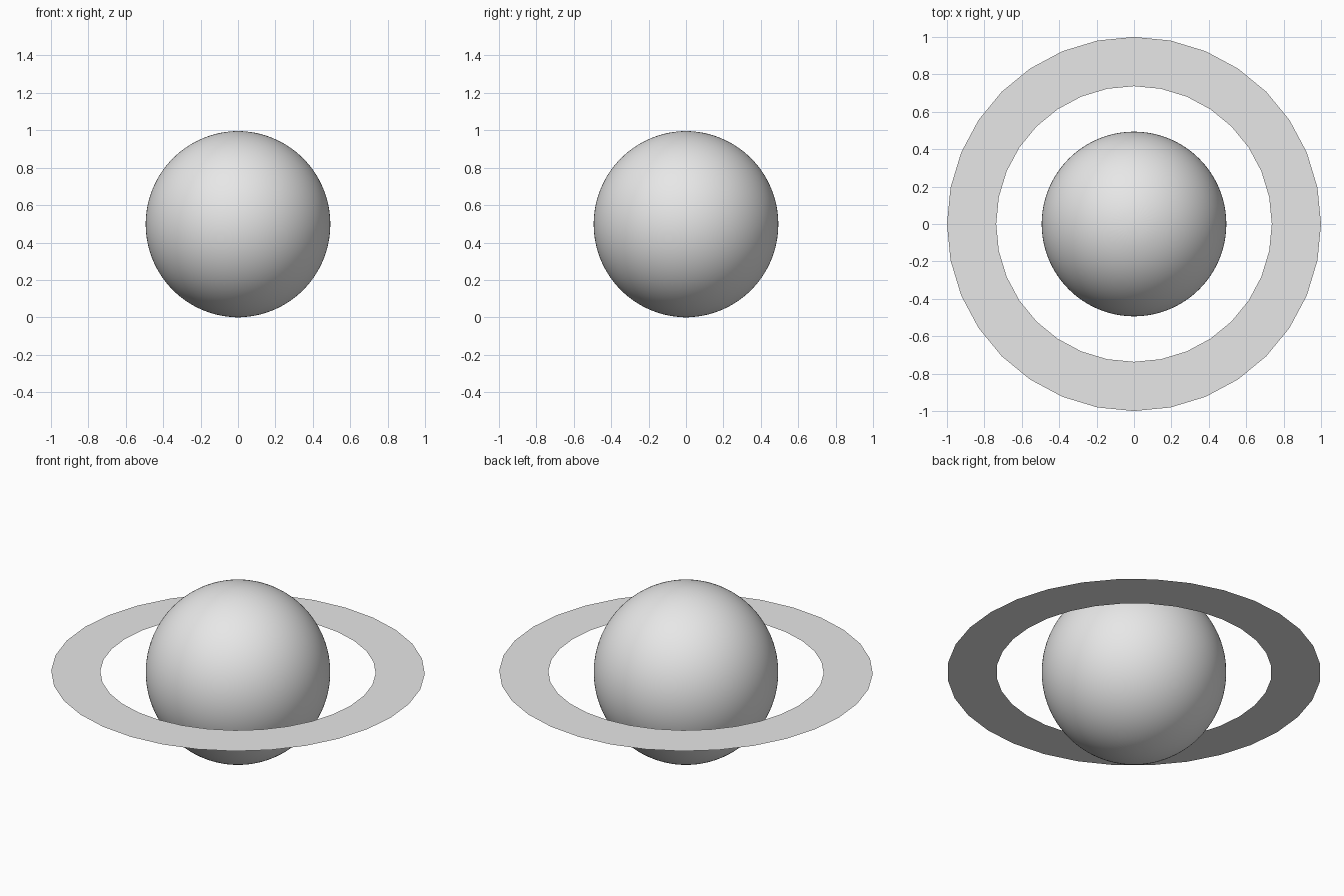
import bpy
import bmesh
import math

default_cube = bpy.data.objects.get("Cube")
if default_cube:
    bpy.data.objects.remove(default_cube, do_unlink=True)

CENTRE_Z = 0.498

# One plain grey for the whole model
grey = bpy.data.materials.new("light_grey")
grey.use_nodes = True
colour = (0.8, 0.8, 0.8, 1)
grey.diffuse_color = colour
grey.node_tree.nodes["Principled BSDF"].inputs["Base Color"].default_value = colour

# Planet: sphere smoothed by subdivision
bpy.ops.mesh.primitive_uv_sphere_add(segments=32, ring_count=16, radius=0.5,
                                     location=(0, 0, CENTRE_Z))
planet = bpy.context.object
planet.name = "planet"
planet.data.materials.append(grey)
bpy.ops.object.shade_smooth()
subdivision = planet.modifiers.new("smooth_surface", 'SUBSURF')
subdivision.levels = subdivision.render_levels = 2

# Ring: flat band of 32 straight sides, a single sheet
SIDES = 32
bm = bmesh.new()


def circle(radius):
    angles = [2 * math.pi * i / SIDES for i in range(SIDES)]
    return [bm.verts.new((radius * math.cos(a), radius * math.sin(a), 0))
            for a in angles]


inner, outer = circle(0.737), circle(1.0)
for i in range(SIDES):
    j = (i + 1) % SIDES
    bm.faces.new((inner[i], outer[i], outer[j], inner[j]))
mesh = bpy.data.meshes.new("ring")
bm.to_mesh(mesh)
bm.free()
mesh.materials.append(grey)
ring = bpy.data.objects.new("ring", mesh)
ring.location.z = CENTRE_Z
bpy.context.collection.objects.link(ring)
